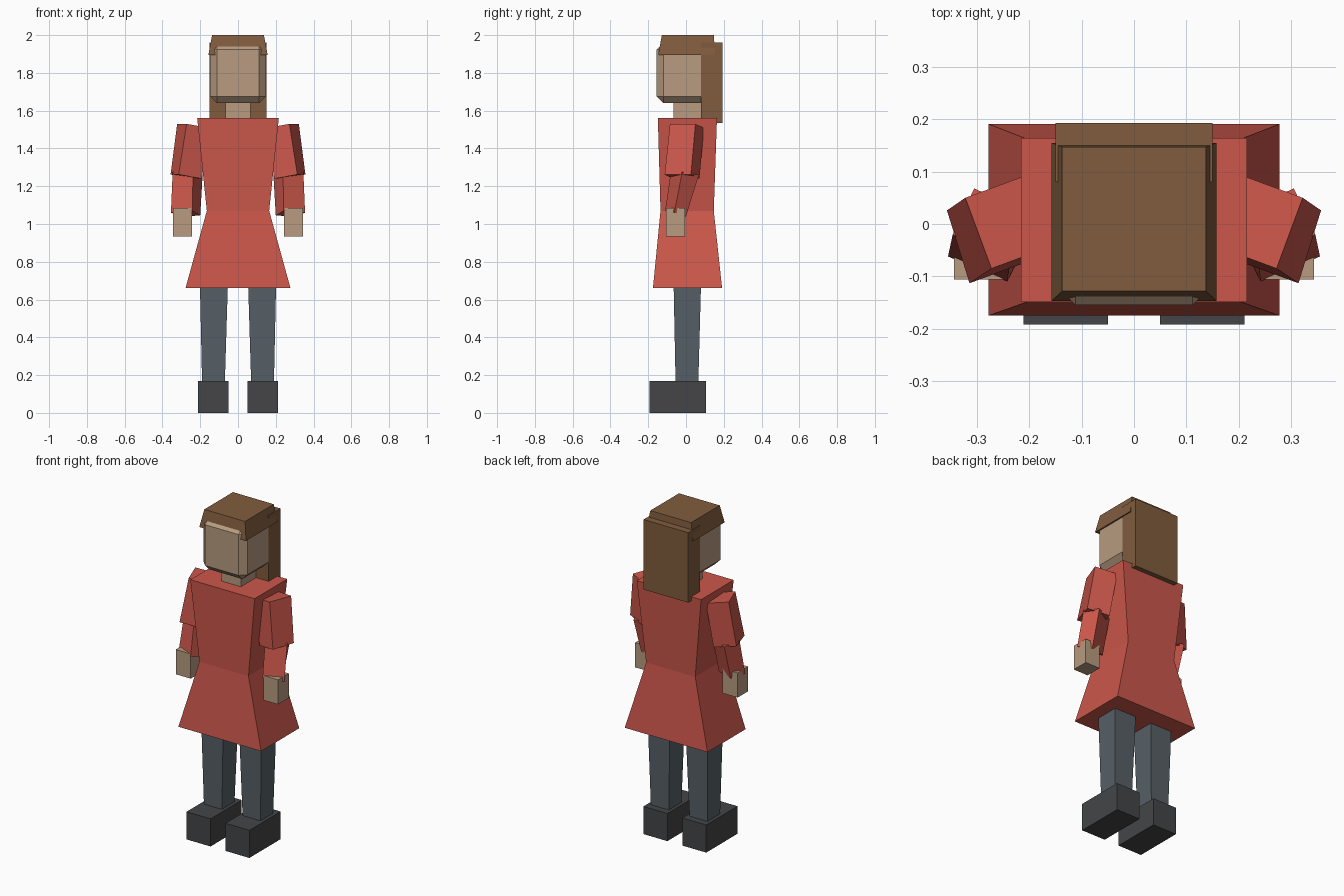
import bpy, bmesh
from mathutils import Vector

if "Cube" in bpy.data.objects:
    bpy.data.objects.remove(bpy.data.objects["Cube"])


def mat(name, r, g, b):
    m = bpy.data.materials.new(name)
    m.diffuse_color = (r, g, b, 1)
    m.use_nodes = True
    m.node_tree.nodes["Principled BSDF"].inputs["Base Color"].default_value = m.diffuse_color
    return m


RED = mat("coat_red", 0.60, 0.095, 0.07)
SKIN = mat("skin", 0.48, 0.33, 0.216)
HAIR = mat("hair_brown", 0.216, 0.107, 0.048)
PANTS = mat("trouser_grey", 0.095, 0.117, 0.133)
SHOE = mat("shoe_dark", 0.058, 0.06, 0.063)


def loft(name, rings, material, bevel=0.0):
    """Closed solid through a stack of four-cornered rings."""
    bm = bmesh.new()
    loops = [[bm.verts.new(p) for p in ring] for ring in rings]
    bm.faces.new(loops[0])
    bm.faces.new(loops[-1])
    for a, b in zip(loops, loops[1:]):
        for i in range(4):
            j = (i + 1) % 4
            bm.faces.new((a[i], a[j], b[j], b[i]))
    bmesh.ops.recalc_face_normals(bm, faces=bm.faces)
    if bevel:
        bmesh.ops.bevel(bm, geom=bm.edges[:], offset=bevel, segments=1,
                        profile=0.5, affect='EDGES')
    me = bpy.data.meshes.new(name)
    bm.to_mesh(me)
    bm.free()
    me.materials.append(material)
    ob = bpy.data.objects.new(name, me)
    bpy.context.collection.objects.link(ob)
    return ob


def rect(x0, x1, y0, y1, z):
    return [(x0, y0, z), (x1, y0, z), (x1, y1, z), (x0, y1, z)]


def box(name, x0, x1, y0, y1, z0, z1, material, bevel=0.0):
    return loft(name, [rect(x0, x1, y0, y1, z0), rect(x0, x1, y0, y1, z1)], material, bevel)


def flip(rings, s):
    return [[(s * p[0], p[1], p[2]) for p in r] for r in rings]


# Head, neck and hair
box("head", -0.148, 0.148, -0.155, 0.145, 1.64, 1.96, SKIN, 0.036)
box("neck", -0.065, 0.065, -0.065, 0.085, 1.54, 1.66, SKIN)
loft("hair_cap", [rect(-0.157, 0.157, -0.147, 0.155, 1.895),
                  rect(-0.137, 0.137, -0.128, 0.147, 2.0)], HAIR)
box("hair_back", -0.15, 0.15, 0.08, 0.193, 1.535, 1.96, HAIR)

# Coat: skirt hem, waist, shoulders
loft("coat", [rect(-0.278, 0.278, -0.175, 0.191, 0.66),
              rect(-0.165, 0.165, -0.135, 0.147, 1.07),
              rect(-0.216, 0.216, -0.149, 0.164, 1.56)], RED)

# Upper arm: outer edges, with the inner edges offset from them
inward = Vector((-0.122, 0.045, -0.022))
upper = []
for front, back in (((0.314, -0.113, 1.262), (0.357, 0.026, 1.262)),
                    ((0.272, -0.085, 1.53), (0.322, 0.05, 1.53))):
    f, b = Vector(front), Vector(back)
    upper.append([f, b, b + inward, f + inward])

# Forearm: twisted the other way and swinging forward
forearm = [[(0.355, -0.062, 1.06), (0.242, -0.11, 1.07), (0.20, -0.03, 1.045), (0.30, 0.0, 1.04)],
           [(0.346, -0.02, 1.275), (0.238, -0.08, 1.28), (0.187, 0.012, 1.265), (0.305, 0.068, 1.26)]]

for side, s in (("left", 1), ("right", -1)):
    loft(side + "_upper_arm", flip(upper, s), RED)
    loft(side + "_forearm", flip(forearm, s), RED)
    hand = [rect(0.244, 0.344, -0.106, -0.004, z) for z in (0.935, 1.085)]
    loft(side + "_hand", flip(hand, s), SKIN)
    leg = [rect(0.07, 0.19, -0.055, 0.065, 0.15), rect(0.053, 0.202, -0.066, 0.08, 0.70)]
    loft(side + "_leg", flip(leg, s), PANTS)
    shoe = [rect(0.05, 0.211, -0.192, 0.107, z) for z in (0.0, 0.168)]
    loft(side + "_shoe", flip(shoe, s), SHOE)
